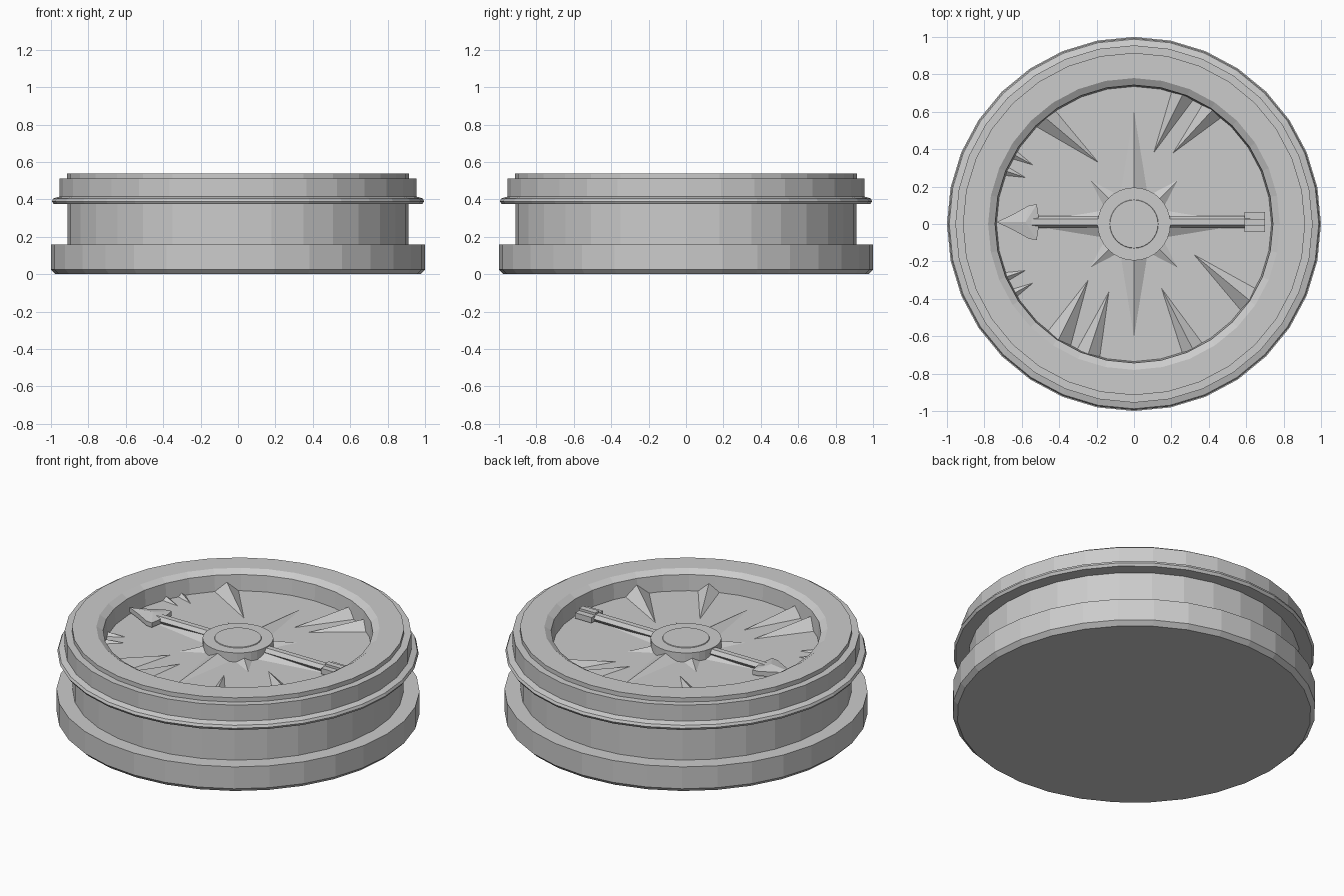
import bpy, bmesh, math
from mathutils import Vector

cube = bpy.data.objects.get("Cube")
if cube:
    bpy.data.objects.remove(cube)

grey = bpy.data.materials.new("plain grey")
grey.use_nodes = True
COLOUR = (0.6, 0.6, 0.6, 1)
grey.diffuse_color = COLOUR
grey.node_tree.nodes["Principled BSDF"].inputs["Base Color"].default_value = COLOUR

FLOOR = 0.42      # height of the dial floor
SIDES = 32
ARROW_Y = 0.01


def finish(name, bm):
    bmesh.ops.remove_doubles(bm, verts=bm.verts, dist=0.0001)
    bmesh.ops.recalc_face_normals(bm, faces=bm.faces)
    mesh = bpy.data.meshes.new(name)
    bm.to_mesh(mesh)
    bm.free()
    mesh.materials.append(grey)
    obj = bpy.data.objects.new(name, mesh)
    bpy.context.collection.objects.link(obj)
    return obj


def lathe(name, profile):
    """Revolve a profile of (radius, height) points that starts and ends on the axis."""
    bm = bmesh.new()
    rings = []
    for r, z in profile[1:-1]:
        rings.append([bm.verts.new((r * math.cos(2 * math.pi * i / SIDES),
                                    r * math.sin(2 * math.pi * i / SIDES), z))
                      for i in range(SIDES)])
    for low, high in zip(rings, rings[1:]):
        for i in range(SIDES):
            j = (i + 1) % SIDES
            bm.faces.new((low[i], low[j], high[j], high[i]))
    bm.faces.new(rings[0])
    bm.faces.new(rings[-1])
    return finish(name, bm)


def hull(bm, points):
    verts = [bm.verts.new(p) for p in points]
    bmesh.ops.convex_hull(bm, input=verts)


def box(bm, x0, x1, y0, y1, z0, z1):
    hull(bm, [(x, y, z) for x in (x0, x1) for y in (y0, y1) for z in (z0, z1)])


# Case: foot, neck, flange, raised rim and sunken dial floor
lathe("case", [(0, 0), (0.975, 0), (1, 0.025), (1, 0.158), (0.912, 0.158),
               (0.912, 0.375), (0.985, 0.375), (0.995, 0.39), (0.988, 0.405),
               (0.955, 0.415), (0.955, 0.512), (0.915, 0.512), (0.915, 0.538),
               (0.78, 0.538), (0.743, 0.515), (0.735, FLOOR), (0, FLOOR)])

# Hub with a slightly raised centre disc
lathe("hub", [(0, FLOOR), (0.195, FLOOR - 0.01), (0.195, 0.475), (0.13, 0.475),
              (0.128, 0.479), (0, 0.479)])

# Compass star: four long and four short ridged points
bm = bmesh.new()
for i in range(8):
    angle = i * math.pi / 4
    if i % 2:
        length, half = 0.36, 0.06
    else:
        length, half = 0.66, 0.08
    out = Vector((math.cos(angle), math.sin(angle), 0))
    side = Vector((-out.y, out.x, 0)) * half
    base = Vector((0, 0, FLOOR - 0.005))
    hull(bm, [base, base + out * 0.17 + side, base + out * 0.17 - side,
              base + out * length, Vector((0, 0, 0.474))])
finish("star", bm)

# Wedges on the floor: (rim x, rim y, tip x, tip y, half width)
WEDGES = [(-0.50, 0.59, -0.18, 0.32, 0.08),
          (0.26, 0.69, 0.10, 0.37, 0.07),
          (0.42, 0.61, 0.20, 0.37, 0.07),
          (-0.40, -0.61, -0.24, -0.29, 0.08),
          (-0.24, -0.68, -0.13, -0.35, 0.07),
          (0.32, -0.68, 0.14, -0.33, 0.07),
          (0.62, -0.41, 0.31, -0.155, 0.08)]
for s in (1, -1):
    WEDGES += [(-0.65, 0.375 * s, -0.53, 0.31 * s, 0.035),
               (-0.69, 0.285 * s, -0.57, 0.245 * s, 0.035)]
bm = bmesh.new()
for rx, ry, tx, ty, half in WEDGES:
    tip = Vector((tx, ty, FLOOR - 0.002))
    rim = Vector((rx, ry, FLOOR - 0.002))
    along = (rim - tip).normalized()
    rim += along * 0.03
    side = Vector((-along.y, along.x, 0)) * half
    hull(bm, [tip, rim + side, rim - side, rim + Vector((0, 0, half * 0.8))])
finish("floor_wedges", bm)

# Arrow shaft: six-sided rod
bm = bmesh.new()
ring = [(0.032 * math.cos(k * math.pi / 3), 0.024 * math.sin(k * math.pi / 3))
        for k in range(6)]
hull(bm, [(x, ARROW_Y + y, 0.448 + z) for x in (-0.56, 0.62) for y, z in ring])
finish("arrow_shaft", bm)

# Arrow head: swept outline with a raised middle ridge
HALF = [(-0.56, 0.09), (-0.52, 0.095), (-0.51, 0.03)]
bm = bmesh.new()
outline = [(-0.735, 0), (-0.65, 0.04)] + HALF
outline += [(x, -y) for x, y in reversed(outline[1:])]
lower = [bm.verts.new((x, y + ARROW_Y, 0.432)) for x, y in outline]
upper = [bm.verts.new((x, y + ARROW_Y, 0.46)) for x, y in outline]
peak = bm.verts.new((-0.58, ARROW_Y, 0.476))
bm.faces.new(lower)
for i in range(len(outline)):
    j = (i + 1) % len(outline)
    bm.faces.new((lower[i], lower[j], upper[j], upper[i]))
    bm.faces.new((upper[i], upper[j], peak))
finish("arrow_head", bm)

# Arrow fletching: a block with three slats, the middle one raised
bm = bmesh.new()
for k in (-1, 0, 1):
    mid = ARROW_Y + 0.036 * k
    box(bm, 0.59, 0.70, mid - 0.018, mid + 0.018, 0.432, 0.466 if k else 0.48)
finish("arrow_fletching", bm)
